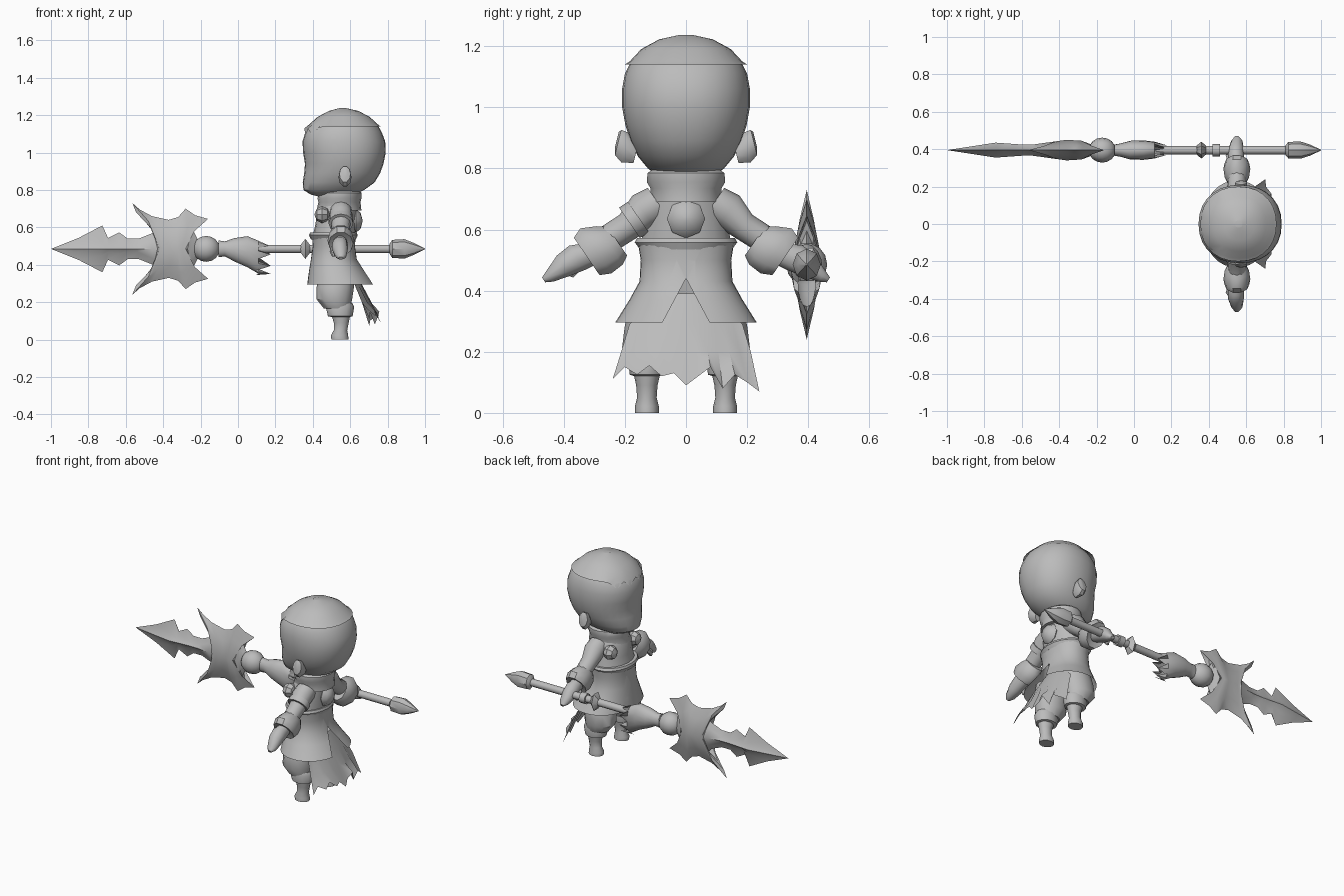
import bpy, bmesh, math
from mathutils import Vector

if "Cube" in bpy.data.objects:
    bpy.data.objects.remove(bpy.data.objects["Cube"])

grey = bpy.data.materials.new("plain_grey")
grey.diffuse_color = (0.5, 0.5, 0.5, 1)
grey.use_nodes = True
grey.node_tree.nodes["Principled BSDF"].inputs["Base Color"].default_value = grey.diffuse_color
CX = 0.55  # body centre line


def add(name, verts, faces):
    me = bpy.data.meshes.new(name)
    me.from_pydata([tuple(v) for v in verts], [], faces)
    me.materials.append(grey)
    bm = bmesh.new()
    bm.from_mesh(me)
    bmesh.ops.recalc_face_normals(bm, faces=bm.faces)
    bm.to_mesh(me)
    bm.free()
    ob = bpy.data.objects.new(name, me)
    bpy.context.collection.objects.link(ob)
    return ob


def loft(name, rings, d=(0, 0, 1), u=(1, 0, 0), n=16, caps=True, p=1.0, jag=None):
    """rings: (centre, radius along u, radius along d x u); jag shifts the last ring."""
    d, u = Vector(d).normalized(), Vector(u)
    v = d.cross(u)
    verts = []
    for r, (c, ru, rv) in enumerate(rings):
        for i in range(n):
            a = 2 * math.pi * i / n
            ca, sa = math.cos(a), math.sin(a)
            pt = Vector(c) + u * ru * math.copysign(abs(ca) ** p, ca) \
                + v * rv * math.copysign(abs(sa) ** p, sa)
            if jag and r == len(rings) - 1:
                pt += d * jag(i)
            verts.append(pt)
    faces = [(r * n + i, r * n + (i + 1) % n, (r + 1) * n + (i + 1) % n, (r + 1) * n + i)
             for r in range(len(rings) - 1) for i in range(n)]
    if caps:
        faces += [tuple(range(n)), tuple(range((len(rings) - 1) * n, len(rings) * n))]
    return add(name, verts, faces)


def span(z, x0, x1, ry):
    """Horizontal ring from its front and back x and its half width."""
    return (((x0 + x1) / 2, 0, z), (x1 - x0) / 2, ry)


# head: flat face at the front (-x), round at the back
head = [(.765, .43, .56, .05), (.775, .39, .62, .09), (.80, .35, .675, .125),
        (.84, .346, .73, .158), (.89, .354, .76, .182), (.94, .358, .778, .198),
        (1.0, .348, .79, .209), (1.06, .345, .787, .209), (1.11, .36, .768, .2),
        (1.15, .39, .745, .18), (1.19, .435, .70, .143), (1.22, .49, .64, .085),
        (1.235, .55, .58, .02)]
loft("head", [span(*r) for r in head], n=28, p=.92)

# hair cap with a ragged fringe over the forehead
hair = [(1.237, .54, .58, .02), (1.222, .485, .645, .088), (1.19, .425, .705, .147),
        (1.15, .38, .748, .184), (1.12, .355, .762, .2)]
loft("hair_fringe", [span(*r) for r in hair], d=(0, 0, -1), n=28, caps=False, p=.92,
     jag=lambda i: (.03 if i % 2 else -.01) if 9 < i < 19 else -.02)

# collar, chest and waist
loft("collar", [span(.69, .42, .66, .12), span(.735, .43, .655, .118),
                span(.755, .425, .66, .13), span(.785, .435, .66, .128),
                span(.797, .45, .645, .11)], n=18)
loft("chest", [span(.555, .40, .625, .15), span(.62, .415, .63, .138),
               span(.69, .42, .635, .132), span(.73, .44, .64, .11)], n=18)
loft("belt", [span(.535, .39, .63, .15), span(.558, .38, .64, .168),
              span(.572, .385, .635, .16)], n=20)

# skirt with a notch at the back
skirt = [span(.56, .395, .63, .158), span(.50, .40, .625, .148), span(.43, .39, .635, .152),
         span(.37, .38, .675, .185), span(.295, .37, .73, .232)]
sk = loft("skirt", skirt, n=36, caps=False, p=.92)
bm = bmesh.new()
bm.from_mesh(sk.data)
for s in (1, -1):  # slanted cuts that outline the notch
    bmesh.ops.bisect_plane(bm, geom=bm.verts[:] + bm.edges[:] + bm.faces[:],
                           plane_co=(0, 0, .44), plane_no=(0, .15, s * .08))
cut = [f for f in bm.faces if f.calc_center_median().x > CX
       and abs(f.calc_center_median().y) < (.44 - f.calc_center_median().z) * .533]
bmesh.ops.delete(bm, geom=cut, context='FACES')
bm.to_mesh(sk.data)
bm.free()

# torn cloth tail hanging behind the legs
N = 12
hem = [.11, .15, .125, .155, .12, .13, .09, .12, .15, .08, .125, .10, .07]
rows = [(.39, .615, .08, .015), (.29, .665, .185, .04), (.20, .705, .212, .05), (0, .755, .24, .06)]
verts = []
for z, x, w, bend in rows:
    for j in range(N + 1):
        t = 2 * j / N - 1
        zz = z or hem[j]
        verts.append((x - bend * t * t + .008 * (-1) ** j * (z < .25), t * w, zz))
add("cloth_tail", verts, [(r * (N + 1) + j, r * (N + 1) + j + 1, (r + 1) * (N + 1) + j + 1,
                           (r + 1) * (N + 1) + j) for r in range(3) for j in range(N)])

# round ornaments: one on the back, two at the shoulders
def gem(name, c, r, squash):
    rings = [((c[0] + squash * math.sin(a), c[1], c[2]), r * math.cos(a), r * math.cos(a))
             for a in (-1.45, -.8, 0, .8, 1.45)]
    loft(name, rings, d=(1, 0, 0), u=(0, 1, 0), n=8)


gem("back_ornament", (.63, 0, .635), .063, .035)

for s, side in ((1, "left"), (-1, "right")):
    gem(side + "_shoulder_ornament", (.45, s * .12, .668), .046, .04)
    # ear
    loft(side + "_ear", [((.575, s * .165, .845), .02, .03), ((.572, s * .20, .868), .035, .052),
                         ((.572, s * .222, .885), .03, .045), ((.575, s * .226, .895), .01, .025)],
         d=(0, s, .25), n=10)
    # arm
    D = (0, s * .8, -.55)
    loft(side + "_arm", [((CX, s * .09, .685), .06, .062), ((CX, s * .14, .66), .062, .062),
                         ((CX, s * .19, .61), .05, .047), ((CX, s * .26, .565), .046, .046)], D, n=12)
    # flared cuff
    loft(side + "_cuff", [((CX, s * .225, .562), .05, .06), ((CX, s * .25, .548), .065, .08),
                          ((CX, s * .295, .53), .072, .094), ((CX, s * .325, .512), .066, .078),
                          ((CX, s * .315, .515), .04, .04)], D, n=10)
    # hand and thumb
    loft(side + "_hand", [((.548, s * .30, .525), .035, .04), ((.545, s * .355, .508), .043, .05),
                          ((.545, s * .40, .482), .042, .042), ((.55, s * .445, .447), .03, .022),
                          ((.55, s * .466, .435), .012, .01)], D, n=10)
    loft(side + "_thumb", [((.52, s * .34, .50), .02, .022), ((.51, s * .365, .47), .02, .02),
                           ((.51, s * .375, .445), .008, .008)], (0, s * .3, -1), n=6)
    # trouser leg, boot cuff, boot
    y = s * .128
    loft(side + "_trouser", [((.53, s * .11, .37), .09, .075), ((.52, s * .118, .28), .1, .085),
                             ((.515, y, .215), .095, .083), ((.53, y, .165), .07, .06)], n=14)
    loft(side + "_boot_cuff", [((.545, y, .195), .066, .056), ((.545, y, .175), .076, .062),
                               ((.547, y, .125), .066, .056), ((.548, y, .12), .045, .04)], n=12)
    loft(side + "_boot", [((.545, y, 0), .046, .039), ((.543, y, .022), .046, .039),
                          ((.548, y, .05), .036, .032), ((.552, y, .09), .04, .035),
                          ((.55, y, .14), .052, .046)], n=12)

# band on the right upper arm
loft("arm_band", [((CX, -.155, .64), .066, .062), ((CX, -.185, .622), .066, .06)],
     (0, -.8, -.55), n=12)

# spear pieces turned around the x axis
SY, SZ = .395, .485


def turned(name, pts, n=10, jag=None):
    return loft(name, [((p[0], SY, SZ + (p[3] if len(p) > 3 else 0)), p[1], p[2]) for p in pts],
                d=(1, 0, 0), u=(0, 1, 0), n=n, jag=jag, caps=not jag)


turned("spear_shaft", [(-.2, .023, .023), (.84, .023, .023)])
turned("shaft_ring", [(.42, .033, .033), (.46, .033, .033)])
turned("shaft_collar", [(.335, .024, .024), (.36, .045, .062), (.385, .024, .024)], 6)
turned("spear_butt", [(.81, .026, .026), (.825, .044, .048), (.89, .046, .052),
                      (.94, .03, .032), (1, .002, .002)], 8)
turned("spear_ball", [(-.17 - .072 * math.cos(a), .066 * math.sin(a) + .001, .07 * math.sin(a) + .001)
                      for a in [k * math.pi / 8 for k in range(9)]], 14)
# ragged tassel
turned("tassel", [(-.105, .03, .045), (-.07, .036, .04), (-.02, .05, .062, -.005),
                  (.05, .052, .083, -.015), (.11, .045, .088, -.045), (.14, .028, .08, -.06)], 16,
       jag=lambda i: .035 if i % 2 else -.045)

# blade: outline joined to a thick centre ridge, mirrored up and down
outline = [(-1, 0, -1), (-.85, .06, -.88), (-.725, .125, -.74), (-.695, .058, -.69), (-.635, .088, -.64),
           (-.59, .055, -.6), (-.53, .055, -.54), (-.455, .085, -.46), (-.425, .125, -.43),
           (-.5, .15, -.42), (-.545, .195, -.42), (-.565, .245, -.42), (-.525, .21, -.41),
           (-.46, .175, -.4), (-.37, .155, -.36), (-.32, .17, -.33), (-.28, .215, -.32),
           (-.23, .18, -.3), (-.16, .16, -.28), (-.225, .143, -.27), (-.245, .11, -.25),
           (-.215, .05, -.21)]


def thickness(x):
    t = [(-1, 0), (-.74, .04), (-.6, .03), (-.54, .03), (-.36, .055), (-.28, .05), (-.2, .02)]
    for (a, ta), (b, tb) in zip(t, t[1:]):
        if x <= b:
            return ta + (tb - ta) * (x - a) / (b - a)
    return .02


verts, faces = [], []
for up in (1, -1):
    for side in (1, -1):
        o = len(verts)
        for x, h, sx in outline:
            shoulder = max(0, min(.6 * h, h - .03)) if sx > -.5 else h * .3
            verts += [(x, SY, SZ + up * h),
                      (x + (sx - x) * .6, SY + side * thickness(sx) * .5, SZ + up * shoulder),
                      (sx, SY + side * thickness(sx), SZ)]
        for i in range(len(outline) - 1):
            a, b = o + 3 * i, o + 3 * i + 3
            faces += [(a, b, b + 1, a + 1), (a + 1, b + 1, b + 2, a + 2)]
blade = add("spear_blade", verts, faces)
bm = bmesh.new()
bm.from_mesh(blade.data)
bmesh.ops.remove_doubles(bm, verts=bm.verts, dist=.0005)
bmesh.ops.recalc_face_normals(bm, faces=bm.faces)
bm.to_mesh(blade.data)
bm.free()

# smooth shading with sharp creases kept
for ob in bpy.data.objects:
    ob.select_set(True)
    bpy.context.view_layer.objects.active = ob
bpy.ops.object.shade_smooth_by_angle(angle=math.radians(40))
